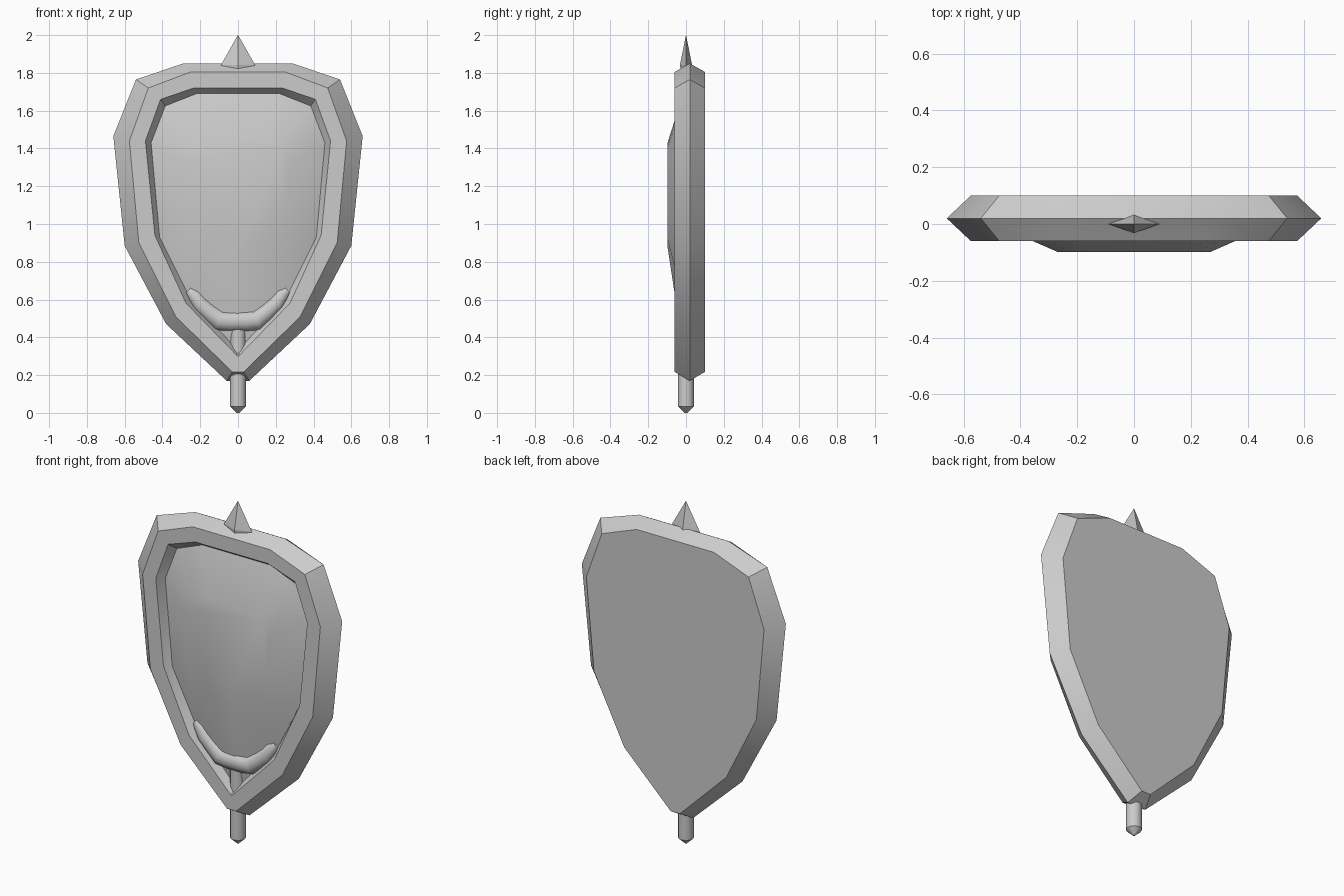
import bpy, bmesh, math

if "Cube" in bpy.data.objects:
    bpy.data.objects.remove(bpy.data.objects["Cube"])


def loft(name, rings, cap_first=True, cap_last=True, angle=30):
    """Skin a stack of equal-length closed rings and cap the ends."""
    bm = bmesh.new()
    rows = [[bm.verts.new(p) for p in r] for r in rings]
    n = len(rows[0])
    for a, b in zip(rows, rows[1:]):
        for i in range(n):
            j = (i + 1) % n
            bm.faces.new((a[i], a[j], b[j], b[i]))
    if cap_first:
        bm.faces.new(rows[0])
    if cap_last:
        bm.faces.new(rows[-1])
    bmesh.ops.recalc_face_normals(bm, faces=bm.faces)
    me = bpy.data.meshes.new(name)
    bm.to_mesh(me)
    bm.free()
    ob = bpy.data.objects.new(name, me)
    bpy.context.collection.objects.link(ob)
    bpy.context.view_layer.objects.active = ob
    for o in bpy.context.selected_objects:
        o.select_set(False)
    ob.select_set(True)
    if angle:
        bpy.ops.object.shade_smooth_by_angle(angle=math.radians(angle))
    return ob


def outline(half, y):
    """Mirror a right-hand x/z outline into a closed ring at depth y."""
    return [(x, y, z) for x, z in half] + [(-x, y, z) for x, z in reversed(half)]


# Shield body: back, ridge, front rim, recess wall, raised centre panel
face = [(.25, 1.805), (.475, 1.72), (.575, 1.44), (.525, .90), (.33, .51), (.03, .217)]
ridge = [(.29, 1.85), (.54, 1.765), (.66, 1.465), (.60, .885), (.38, .47), (.06, .17)]
lip = [(.235, 1.72), (.41, 1.66), (.49, 1.44), (.44, .94), (.275, .58), (.004, .302)]
floor = [(.22, 1.69), (.385, 1.625), (.46, 1.43), (.415, .93), (.25, .60), (.004, .335)]
panel = [(.14, 1.43), (.23, 1.41), (.27, 1.32), (.25, 1.05), (.16, .92), (.004, .88)]
loft("shield_body", [outline(face, .10), outline(ridge, .02), outline(face, -.06),
                     outline(lip, -.06), outline(floor, -.015), outline(panel, -.098)])


def diamond(z, s):
    return [(.09 * s, 0, z), (0, .032 * s, z), (-.09 * s, 0, z), (0, -.032 * s, z)]


# Top spike: four-sided double pyramid, flat shaded
loft("top_spike", [diamond(2.0, .01), diamond(1.843, 1), diamond(1.62, .05)], angle=0)


def circle(r, z, n=12):
    return [(r * math.cos(2 * math.pi * i / n), r * math.sin(2 * math.pi * i / n), z)
            for i in range(n)]


# Bottom peg with a tapered tip
loft("bottom_peg", [circle(.006, 0), circle(.043, .035), circle(.043, .45)], angle=40)

# Crescent ornament: tapered tube along an arc, half sunk in the panel
right = [(.045, .486, .056), (.10, .49, .055), (.155, .535, .047),
         (.205, .58, .044), (.235, .625, .036), (.262, .65, .022)]
path = [(-x, z, r) for x, z, r in reversed(right)] + right
rings = []
for i, (x, z, r) in enumerate(path):
    a, b = path[max(i - 1, 0)], path[min(i + 1, len(path) - 1)]
    dx, dz = b[0] - a[0], b[1] - a[1]
    d = math.hypot(dx, dz)
    rings.append([(x - dz / d * r * math.cos(t), -.012 - r * .9 * math.sin(t),
                   z + dx / d * r * math.cos(t))
                  for t in (2 * math.pi * k / 10 for k in range(10))])
loft("crescent_ornament", rings, angle=50)
